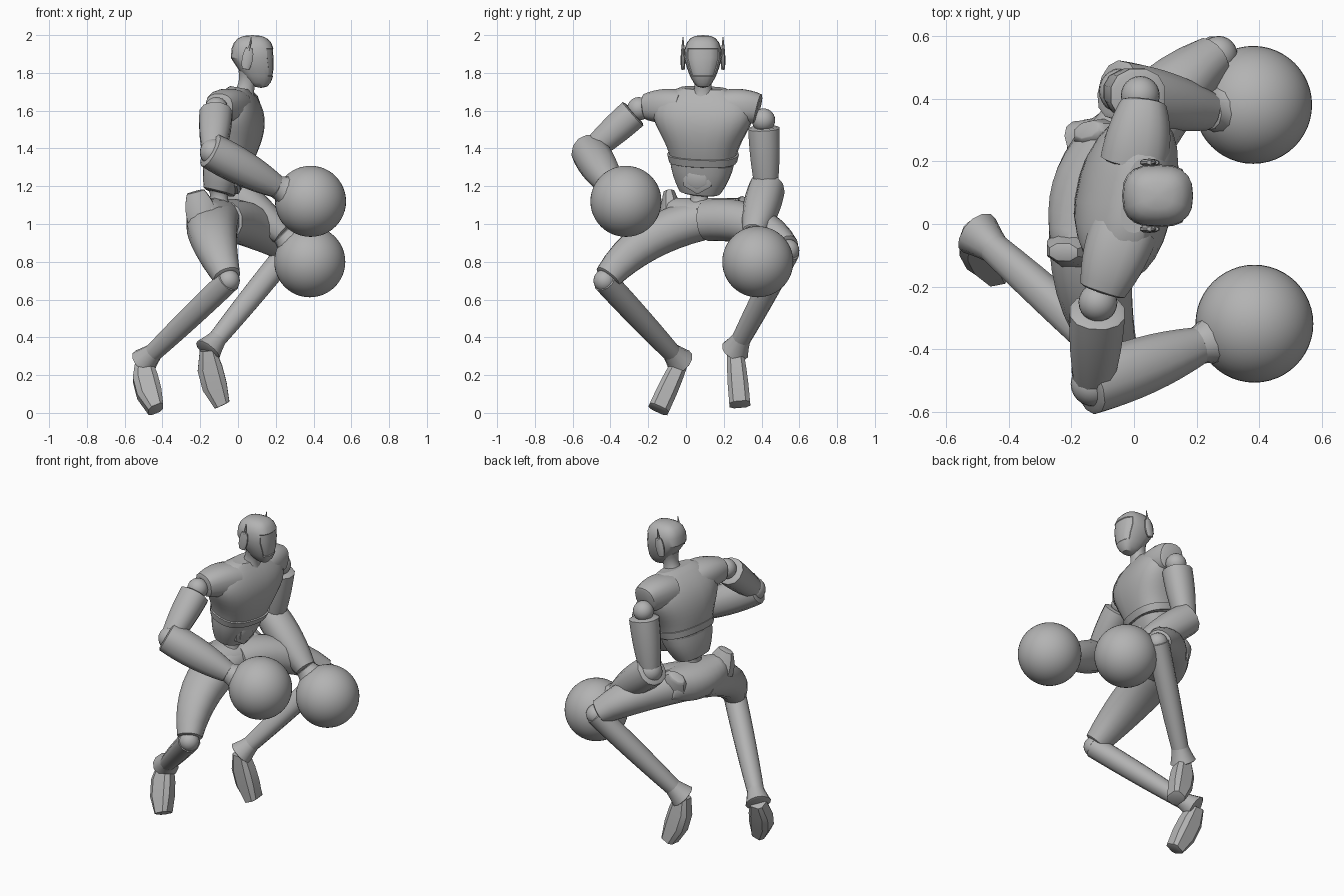
import bpy, bmesh, math
from mathutils import Vector, Matrix

cube = bpy.data.objects.get("Cube")
if cube:
    bpy.data.objects.remove(cube, do_unlink=True)

grey = bpy.data.materials.new("plain grey")
grey.use_nodes = True
grey.diffuse_color = (.45, .45, .45, 1)
grey.node_tree.nodes["Principled BSDF"].inputs["Base Color"].default_value = grey.diffuse_color

FORWARD = Vector((1, 0, 0))
SIDEWAYS = Vector((0, 1, 0))
UP = Vector((0, 0, 1))
CHEST_FORWARD = Vector((1, -.2, 0)).normalized()
HEAD_Y = .09


def finish(name, bm, angle=40):
    """Turn a bmesh into a shaded object with the body colour."""
    bmesh.ops.recalc_face_normals(bm, faces=bm.faces)
    mesh = bpy.data.meshes.new(name)
    bm.to_mesh(mesh)
    bm.free()
    mesh.materials.append(grey)
    part = bpy.data.objects.new(name, mesh)
    bpy.context.collection.objects.link(part)
    bpy.ops.object.select_all(action="DESELECT")
    part.select_set(True)
    bpy.context.view_layer.objects.active = part
    bpy.ops.object.shade_smooth_by_angle(angle=math.radians(angle))


def bezier(controls, t):
    """Point on the curve steered by any number of control values."""
    values = [Vector(c) for c in controls]
    while len(values) > 1:
        values = [a.lerp(b, t) for a, b in zip(values, values[1:])]
    return values[0]


def rounded(value, power):
    return math.copysign(abs(value) ** power, value)


def tube(name, path, radii, ref=FORWARD, sides=16, steps=8, power=.9, chamfer=.85, angle=40):
    """Skin ovals along a curve; radii are numbers or (along ref, across) pairs."""
    bm = bmesh.new()
    pairs = [r if isinstance(r, tuple) else (r, r) for r in radii]
    # The end rings are repeated at a smaller size to chamfer the ends
    params = [0] + [i / steps for i in range(steps + 1)] + [1]
    rings = []
    for i, t in enumerate(params):
        low, high = max(t - .01, 0), min(t + .01, 1)
        axis = (bezier(path, high) - bezier(path, low)).normalized()
        across = axis.cross(ref).normalized()
        along = across.cross(axis)
        centre, size = bezier(path, t), bezier(pairs, t)
        if i in (0, len(params) - 1):
            centre += axis * min(size) * (1 - chamfer) * (.5 if i else -.5)
            size = size * chamfer
        ring = []
        for k in range(sides):
            turn = math.tau * (k + .5) / sides
            u = rounded(math.cos(turn), power) * size.x
            v = rounded(math.sin(turn), power) * size.y
            ring.append(bm.verts.new(centre + along * u + across * v))
        rings.append(ring)
    for a, b in zip(rings, rings[1:]):
        for k in range(sides):
            n = (k + 1) % sides
            bm.faces.new((a[k], a[n], b[n], b[k]))
    bm.faces.new(rings[0])
    bm.faces.new(rings[-1])
    finish(name, bm, angle)


def sphere(segments):
    bm = bmesh.new()
    bmesh.ops.create_uvsphere(bm, u_segments=segments, v_segments=segments // 2, radius=1)
    return bm


def ball(name, centre, radius, segments=24):
    bm = sphere(segments)
    bm.transform(Matrix.Translation(centre) @ Matrix.Scale(radius, 4))
    finish(name, bm)


def make_head():
    """Squared ball whose lower half stretches forward into a narrow jaw."""
    bm = sphere(20)
    for v in bm.verts:
        x, y, z = (rounded(c, .75) for c in v.co)
        jaw = max(-z, 0)
        narrow = 1 - jaw * .3
        v.co = (.077 + x * .115 * narrow + jaw * .045,
                HEAD_Y + y * .1 * narrow,
                1.88 + z * (.12 + jaw * .04))
    bm.normal_update()
    visor = [f for f in bm.faces
             if f.normal.x > .6 and 1.78 < f.calc_center_median().z < 1.94]
    bmesh.ops.inset_region(bm, faces=visor, thickness=.004, depth=-.004)
    finish("head", bm, 32)


# Head, neck and pointed ear pieces
make_head()
tube("neck", [(.02, HEAD_Y, 1.63), (.06, HEAD_Y, 1.8)], [.09, .02, .06])
for label, side in (("left", 1), ("right", -1)):
    y = HEAD_Y + side * .106
    tube(label + "_ear", [(.04, y, 1.82), (.06, y, 1.93)], [(.02, .01), (.04, .016), (.02, .008)], sides=10)
    tube(label + "_ear_spike", [(.06, y, 1.92), (.07, y, 1.99)], [.01, .002], sides=6, steps=1)

# Torso, leaning forward
tube("chest", [(-.06, HEAD_Y, 1.32), (.015, HEAD_Y, 1.72)],
     [(.12, .17), (.15, .18), (.17, .23), (.16, .4), (.05, .12)], CHEST_FORWARD, 24, 12, .8, 1)
tube("chest_rim", [(-.06, HEAD_Y, 1.33), (-.05, HEAD_Y, 1.37)],
     [(.13, .18), (.14, .19)], CHEST_FORWARD, 24, 1, .8, .97)
tube("abdomen", [(-.1, .075, 1.17), (-.06, .085, 1.33)],
     [(.08, .11), (.11, .16), (.115, .17)], CHEST_FORWARD, 24, 4, .8)
tube("waist", [(-.1, .07, 1.07), (-.1, .07, 1.2)], [.08, .02, .07])

# Six-sided belt plate and buckle
belt = Vector((-.01, .065, 1.245))
out = (CHEST_FORWARD - UP * .15).normalized()
for name, radius, reach in (("belt_plate", .085, .025), ("belt_buckle", .058, .036)):
    tube(name, [belt, belt + out * reach], [radius, radius], SIDEWAYS, 6, 1, 1)

# Shoulder sleeves
tube("left_sleeve", [(0, .2, 1.61), (.02, .3, 1.63), (.03, .38, 1.61)],
     [(.11, .1), (.11, .1), (.075, .08)], power=.8)
tube("right_sleeve", [(-.03, -.02, 1.61), (-.07, -.12, 1.63), (-.1, -.21, 1.62)],
     [(.11, .1), (.11, .1), (.075, .07)], power=.8)

# Arms, each ending in a large round glove
arms = {
    "left": [(.02, .41, 1.55), (-.04, .425, 1.18), (.235, .36, .95), (.38, .38, .8)],
    "right": [(-.115, -.25, 1.61), (-.13, -.51, 1.38), (.2, -.39, 1.2), (.384, -.318, 1.12)],
}
for label, joints in arms.items():
    shoulder, elbow, wrist, fist = map(Vector, joints)
    ball(label + "_shoulder_joint", shoulder, .062)
    tube(label + "_upper_arm", [shoulder.lerp(elbow, .12), elbow], [(.09, .085), (.09, .085), .06], sides=12)
    ball(label + "_elbow_joint", elbow, .072)
    cuff = elbow.lerp(wrist, -.05)
    tube(label + "_forearm", [cuff, wrist], [.095, .11, .062], UP, 12)
    tube(label + "_hand", [wrist, wrist.lerp(fist, .35)], [.06, .065, .095], UP, 12)
    ball(label + "_glove", fist, .188, 48)

# Pelvis with flared hip plates
tube("pelvis", [(-.2, -.1, 1.06), (-.12, .09, 1), (-.08, .3, 1.05)],
     [(.07, .08), (.2, .14), (.08, .09)])
tube("left_hip_plate", [(-.08, .26, 1.02), (-.15, .3, 1.12)], [(.1, .07), (.1, .06), (.05, .03)], sides=8)
tube("right_hip_plate", [(-.18, -.07, 1), (-.225, -.09, 1.17)], [(.08, .08), (.1, .06), (.05, .03)], sides=8)

# Legs: hip, thigh bend, knee, ankle, toe
legs = {
    "left": [(-.1, .12, 1.02), (.035, .38, 1.04), (.27, .54, .86), (-.16, .26, .33), (-.085, .285, .045)],
    "right": [(-.13, .08, 1.02), (-.16, -.225, .96), (-.05, -.43, .7), (-.5, -.03, .27), (-.435, -.145, .02)],
}
for label, joints in legs.items():
    hip, bend, knee, ankle, toe = map(Vector, joints)
    tube(label + "_thigh", [hip, bend, knee.lerp(bend, .08)], [(.14, .11), (.14, .125), .073])
    ball(label + "_knee_joint", knee, .06)
    tube(label + "_shin", [knee, ankle], [.065, .065, .045], SIDEWAYS, 12)
    tube(label + "_ankle_cuff", [knee.lerp(ankle, .85), ankle], [.045, .055, .075], SIDEWAYS, 12, 4)
    instep = ankle.lerp(toe, .5) - FORWARD * .03
    tube(label + "_foot", [ankle, instep, toe], [.045, (.1, .06), (.045, .058)], FORWARD, 8, 3, .6, .9, 25)
